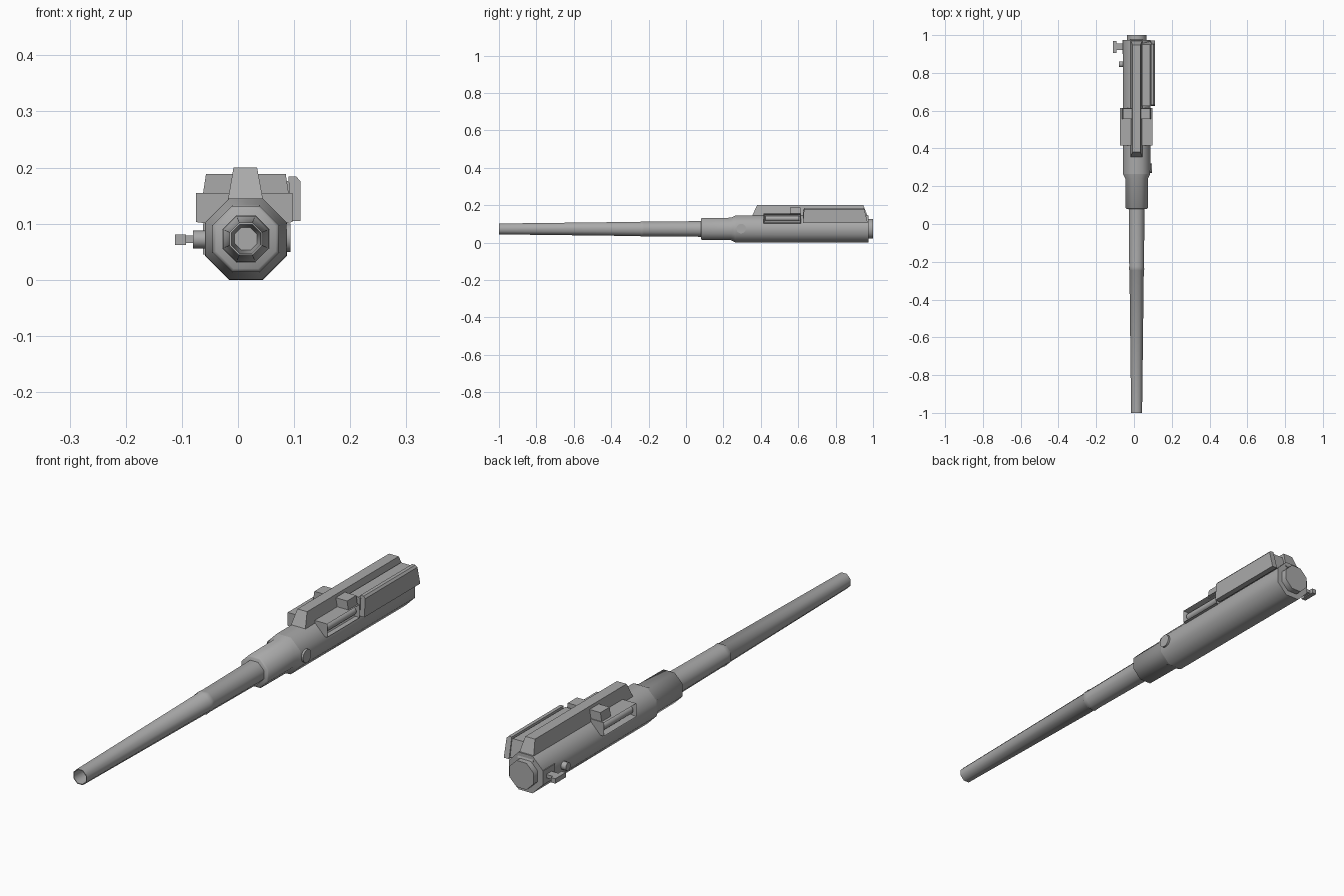
import bpy, bmesh, math
from mathutils import Vector

cube = bpy.data.objects.get("Cube")
if cube:
    bpy.data.objects.remove(cube, do_unlink=True)

steel = bpy.data.materials.new("steel_grey")
steel.use_nodes = True
GREY = (0.4, 0.4, 0.4, 1)
steel.diffuse_color = GREY
steel.node_tree.nodes["Principled BSDF"].inputs["Base Color"].default_value = GREY

AXIS_X, AXIS_Z = 0.014, 0.073


def finish(name, bm, smooth=None):
    bmesh.ops.recalc_face_normals(bm, faces=bm.faces)
    mesh = bpy.data.meshes.new(name)
    bm.to_mesh(mesh)
    bm.free()
    mesh.materials.append(steel)
    ob = bpy.data.objects.new(name, mesh)
    bpy.context.collection.objects.link(ob)
    if smooth:
        bpy.ops.object.select_all(action='DESELECT')
        ob.select_set(True)
        bpy.context.view_layer.objects.active = ob
        bpy.ops.object.shade_smooth_by_angle(angle=math.radians(smooth))
    return ob


def lathe(name, profile, sides=8, origin=(AXIS_X, 0, AXIS_Z), along="y", smooth=50):
    """Turn (position, flat-to-centre radius) pairs round an axis, ends capped."""
    bm = bmesh.new()
    rings = []
    for pos, r in profile:
        ring = []
        for i in range(sides):
            a = 2 * math.pi * (i + 0.5) / sides
            u = r / math.cos(math.pi / sides) * math.cos(a)
            v = r / math.cos(math.pi / sides) * math.sin(a)
            p = (u, pos, v) if along == "y" else (pos, u, v)
            ring.append(bm.verts.new(Vector(origin) + Vector(p)))
        rings.append(ring)
    for a, b in zip(rings, rings[1:]):
        for i in range(sides):
            j = (i + 1) % sides
            bm.faces.new((a[i], a[j], b[j], b[i]))
    bm.faces.new(rings[0])
    bm.faces.new(rings[-1])
    return finish(name, bm, smooth)


def prism(name, section, y0, y1, top_front=0.0, top_back=0.0):
    """Extrude an (x, z) section along y; ends lean inward toward the top."""
    bm = bmesh.new()
    zs = [z for x, z in section]
    low, span = min(zs), max(zs) - min(zs)
    ends = []
    for y, lean in ((y0, top_front), (y1, -top_back)):
        ends.append([bm.verts.new((x, y + lean * (z - low) / span, z)) for x, z in section])
    n = len(section)
    for i in range(n):
        j = (i + 1) % n
        bm.faces.new((ends[0][i], ends[0][j], ends[1][j], ends[1][i]))
    for end in ends:
        bm.faces.new(end)
    return finish(name, bm)


def box(name, x0, x1, y0, y1, z0, z1):
    return prism(name, [(x0, z0), (x1, z0), (x1, z1), (x0, z1)], y0, y1)


# Hollow tapering barrel with a slight step at the joint
lathe("barrel", [(-0.9, 0.02), (-0.97, 0.025), (-1.0, 0.026), (-1.0, 0.029),
                 (-0.245, 0.038), (-0.24, 0.041), (-0.225, 0.039), (0.1, 0.042)])

# Sleeve, shoulder and receiver
lathe("sleeve", [(0.08, 0.053), (0.085, 0.059), (0.24, 0.06), (0.265, 0.072), (0.3, 0.072)])
lathe("receiver", [(0.265, 0.072), (0.975, 0.073)])
lathe("rear_cap", [(0.97, 0.052), (1.0, 0.052)])

# Top rail with sloping sides and ends
prism("top_rail", [(-0.021, 0.125), (0.048, 0.125), (0.034, 0.2), (-0.008, 0.2)],
      0.345, 0.978, 0.035, 0.03)

# Shelf on both sides, with a recessed window facing outward
for side, label in ((-1, "right"), (1, "left")):
    out = AXIS_X + side * 0.086 - 0.003
    inn = AXIS_X + side * 0.02
    foot = AXIS_X + side * 0.066
    shelf = prism(label + "_shelf", [(inn, 0.1), (foot, 0.1), (out, 0.103), (out, 0.155), (inn, 0.155)],
                  0.415, 0.615)
    bm = bmesh.new()
    bm.from_mesh(shelf.data)
    face = max(bm.faces, key=lambda f: side * f.calc_center_median().x)
    bmesh.ops.inset_individual(bm, faces=[face], thickness=0.009)
    bmesh.ops.translate(bm, verts=face.verts, vec=(-side * 0.022, 0, 0))
    bm.to_mesh(shelf.data)
    bm.free()
    # Roller inside the window and sight block on the shelf
    lathe(label + "_window_roller", [(0.425, 0.014), (0.605, 0.014)], 12,
          (out - side * 0.021, 0, 0.129))
    tip = AXIS_X + side * 0.077
    prism(label + "_shelf_block", [(inn, 0.15), (tip, 0.15), (tip - side * 0.006, 0.189), (inn, 0.189)],
          0.555, 0.612)

# Side cover on the left: inner slab, outer plate with clipped edges
prism("cover_slab", [(0.03, 0.11), (0.092, 0.11), (0.092, 0.173), (0.086, 0.178), (0.043, 0.178)],
      0.625, 0.965, 0.0, 0.015)
prism("cover_plate", [(0.088, 0.105), (0.111, 0.105), (0.111, 0.176), (0.104, 0.184), (0.09, 0.184)],
      0.625, 0.972, 0.006, 0.02)

# Round button, small knob and T handle
lathe("left_button", [(0.07, 0.025), (0.094, 0.025)], 16, (0, 0.295, 0.075), "x", 30)
lathe("right_knob", [(-0.08, 0.015), (-0.045, 0.015)], 10, (0, 0.845, 0.072), "x", 40)
box("handle_mount", -0.062, -0.045, 0.9, 0.975, 0.045, 0.1)
box("handle_shaft", -0.1, -0.05, 0.922, 0.955, 0.066, 0.079)
box("handle_grip", -0.112, -0.093, 0.905, 0.97, 0.062, 0.081)
